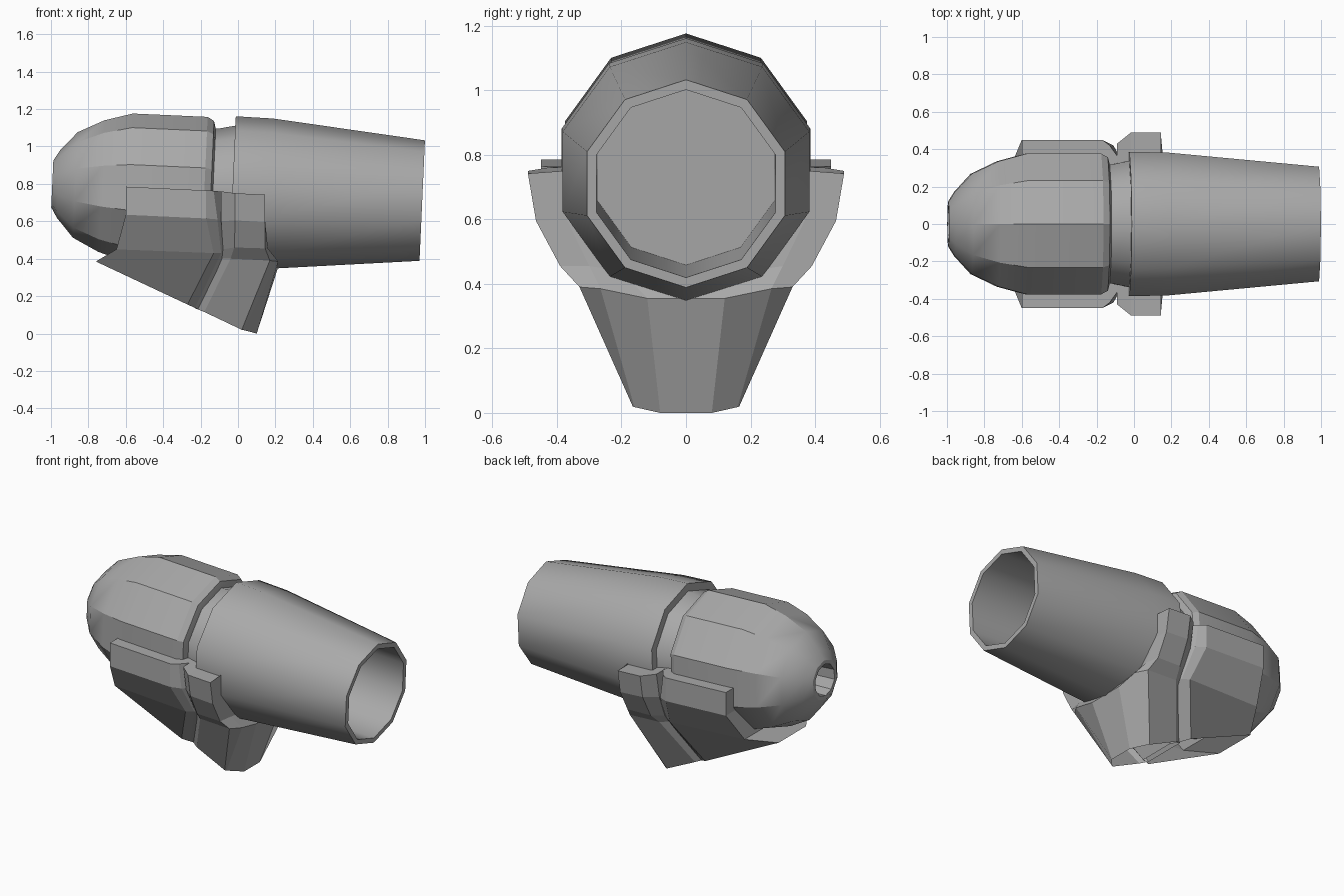
import bpy, bmesh, math

cube = bpy.data.objects.get("Cube")
if cube:
    bpy.data.objects.remove(cube)

grey = bpy.data.materials.new("plain grey")
grey.use_nodes = True
colour = (0.4, 0.4, 0.4, 1)
grey.diffuse_color = colour
grey.node_tree.nodes["Principled BSDF"].inputs["Base Color"].default_value = colour

SIDES = 10
TILT = 0.045      # downward slope of the long axis towards +x
AXIS_Z = 0.755    # axis height at x = 0


def finish(name, bm, angle=None):
    bmesh.ops.recalc_face_normals(bm, faces=bm.faces)
    mesh = bpy.data.meshes.new(name)
    bm.to_mesh(mesh)
    bm.free()
    mesh.materials.append(grey)
    obj = bpy.data.objects.new(name, mesh)
    bpy.context.collection.objects.link(obj)
    if angle:
        bpy.ops.object.select_all(action='DESELECT')
        bpy.context.view_layer.objects.active = obj
        obj.select_set(True)
        bpy.ops.object.shade_smooth_by_angle(angle=math.radians(angle))
    return obj


def lathe(name, profile, angle):
    """Turn a (distance, radius) profile around the tilted axis and cap both ends."""
    bm = bmesh.new()
    rings = []
    for t, r in profile:
        ring = []
        for i in range(SIDES):
            a = math.tau * i / SIDES
            up = r * math.cos(a)
            ring.append(bm.verts.new((t + up * TILT, r * math.sin(a), AXIS_Z - TILT * t + up)))
        rings.append(ring)
    for a, b in zip(rings, rings[1:]):
        for i in range(SIDES):
            j = (i + 1) % SIDES
            bm.faces.new((a[i], a[j], b[j], b[i]))
    bm.faces.new(rings[0])
    bm.faces.new(rings[-1])
    return finish(name, bm, angle)


def saddle(name, stations):
    """Loft mirrored half sections, strap top to keel, leaving the underside open."""
    bm = bmesh.new()
    sides = [[[bm.verts.new((x, s * y, z)) for x, y, z in st] for st in stations]
             for s in (1, -1)]
    left, right = sides
    rows = len(stations[0])
    for side in sides:
        for a, b in zip(side, side[1:]):
            for i in range(rows - 1):
                bm.faces.new((a[i], a[i + 1], b[i + 1], b[i]))
    # Top, hidden inside the body
    for k in range(len(stations) - 1):
        bm.faces.new((left[k][0], left[k + 1][0], right[k + 1][0], right[k][0]))
    # End walls
    for k in (0, -1):
        for i in range(rows - 1):
            bm.faces.new((left[k][i], left[k][i + 1], right[k][i + 1], right[k][i]))
    return finish(name, bm)


# Rounded nose with a small blind hole
lathe("nose", [(-0.85, 0.095), (-0.993, 0.1), (-0.993, 0.125), (-0.96, 0.18),
               (-0.87, 0.282), (-0.73, 0.352), (-0.58, 0.395), (-0.18, 0.395),
               (-0.145, 0.375), (-0.13, 0.32)], 27)

# Recessed collar between nose and barrel
lathe("collar", [(-0.16, 0.335), (-0.12, 0.335), (-0.03, 0.355), (0.0, 0.355)], 40)

# Tapered hollow barrel
lathe("barrel", [(-0.03, 0.34), (-0.03, 0.405), (0.17, 0.402), (0.985, 0.322),
                 (0.985, 0.291), (0.2, 0.288)], 38)

# Shield wrapped under the nose, its last section tucked into the fin
saddle("shield", [
    [(-0.6, 0.45, 0.785), (-0.6, 0.45, 0.635), (-0.65, 0.33, 0.45), (-0.76, 0.14, 0.385)],
    [(-0.17, 0.45, 0.765), (-0.17, 0.45, 0.615), (-0.13, 0.35, 0.43), (-0.27, 0.19, 0.155)],
    [(-0.13, 0.42, 0.763), (-0.11, 0.42, 0.61), (-0.09, 0.32, 0.43), (-0.23, 0.16, 0.137)],
    [(-0.08, 0.35, 0.758), (-0.07, 0.35, 0.6), (-0.04, 0.28, 0.42), (-0.17, 0.12, 0.115)],
])

# Strap and fin under the barrel
saddle("fin", [
    [(-0.09, 0.43, 0.76), (-0.09, 0.4, 0.6), (-0.08, 0.33, 0.45),
     (-0.09, 0.29, 0.4), (-0.23, 0.14, 0.135)],
    [(-0.015, 0.49, 0.75), (-0.015, 0.465, 0.605), (-0.02, 0.39, 0.46),
     (-0.04, 0.33, 0.4), (-0.18, 0.165, 0.115)],
    [(0.145, 0.49, 0.742), (0.145, 0.465, 0.595), (0.145, 0.39, 0.455),
     (0.17, 0.33, 0.39), (0.02, 0.165, 0.02)],
    [(0.145, 0.38, 0.75), (0.145, 0.37, 0.6), (0.16, 0.3, 0.455),
     (0.215, 0.265, 0.385), (0.03, 0.16, 0.018)],
    [(0.145, 0.3, 0.75), (0.145, 0.3, 0.6), (0.16, 0.2, 0.44),
     (0.215, 0.12, 0.355), (0.1, 0.08, 0.0)],
])
